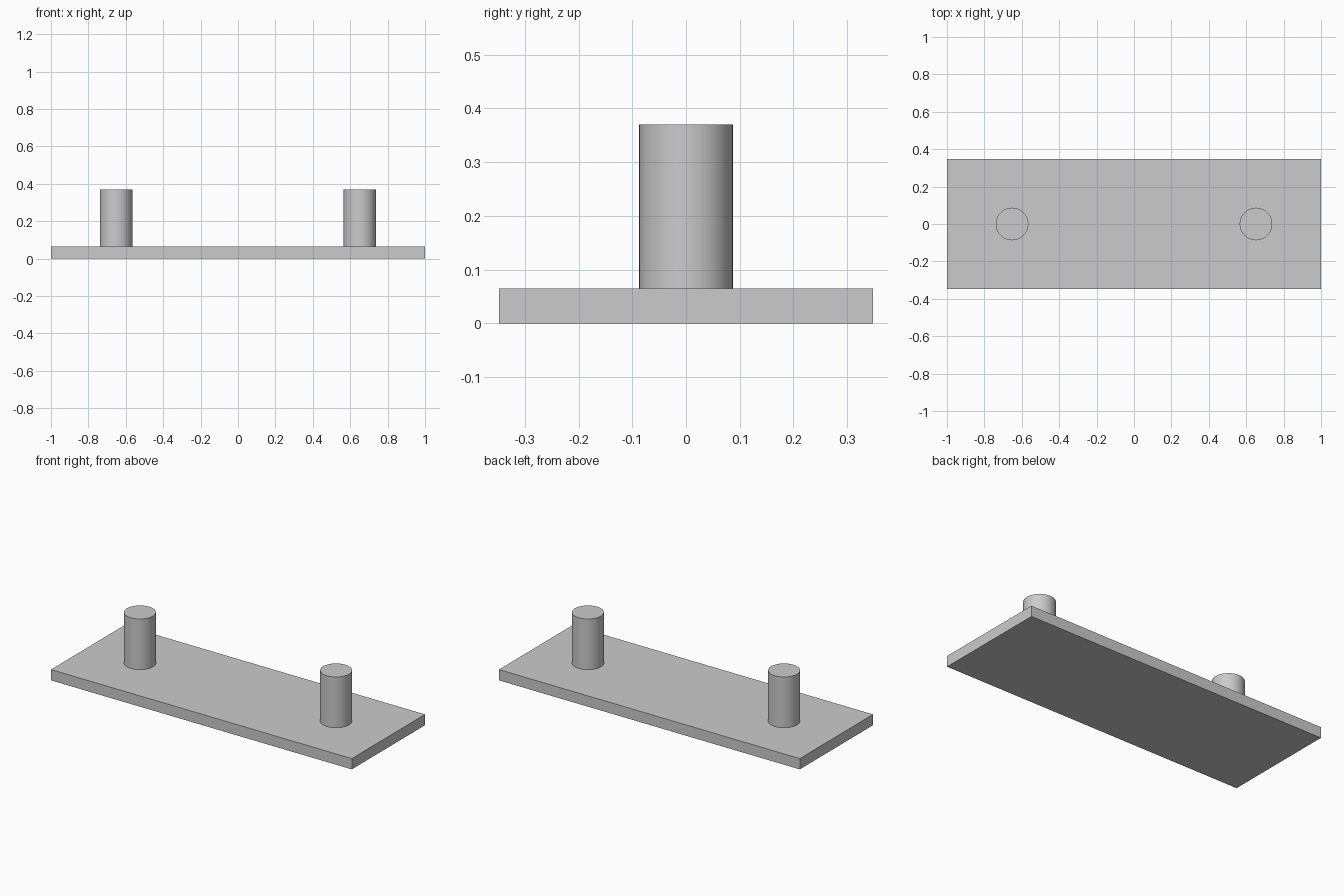
import bpy
import math

PLATE = (2.0, 0.695, 0.065)
POST_RADIUS = 0.087
POST_TOP = 0.37
POST_X = 0.652

cube = bpy.data.objects.get("Cube")
if cube:
    bpy.data.objects.remove(cube, do_unlink=True)

# Single grey finish
grey = bpy.data.materials.new("plain_grey")
grey.use_nodes = True
colour = (0.6, 0.6, 0.6, 1.0)
grey.diffuse_color = colour
grey.node_tree.nodes["Principled BSDF"].inputs["Base Color"].default_value = colour


def finish(name):
    obj = bpy.context.object
    obj.name = name
    obj.data.materials.append(grey)
    return obj


# Flat rectangular base
bpy.ops.mesh.primitive_cube_add(size=1, location=(0, 0, PLATE[2] / 2))
base = finish("base_plate")
base.scale = PLATE
bpy.ops.object.transform_apply(location=False, rotation=False, scale=True)

# Upright round posts, one near each end
for name, side in (("left_post", 1), ("right_post", -1)):
    height = POST_TOP - PLATE[2]
    bpy.ops.mesh.primitive_cylinder_add(
        vertices=64, radius=POST_RADIUS, depth=height,
        location=(side * POST_X, 0, PLATE[2] + height / 2))
    finish(name)
    bpy.ops.object.shade_smooth_by_angle(angle=math.radians(30))
